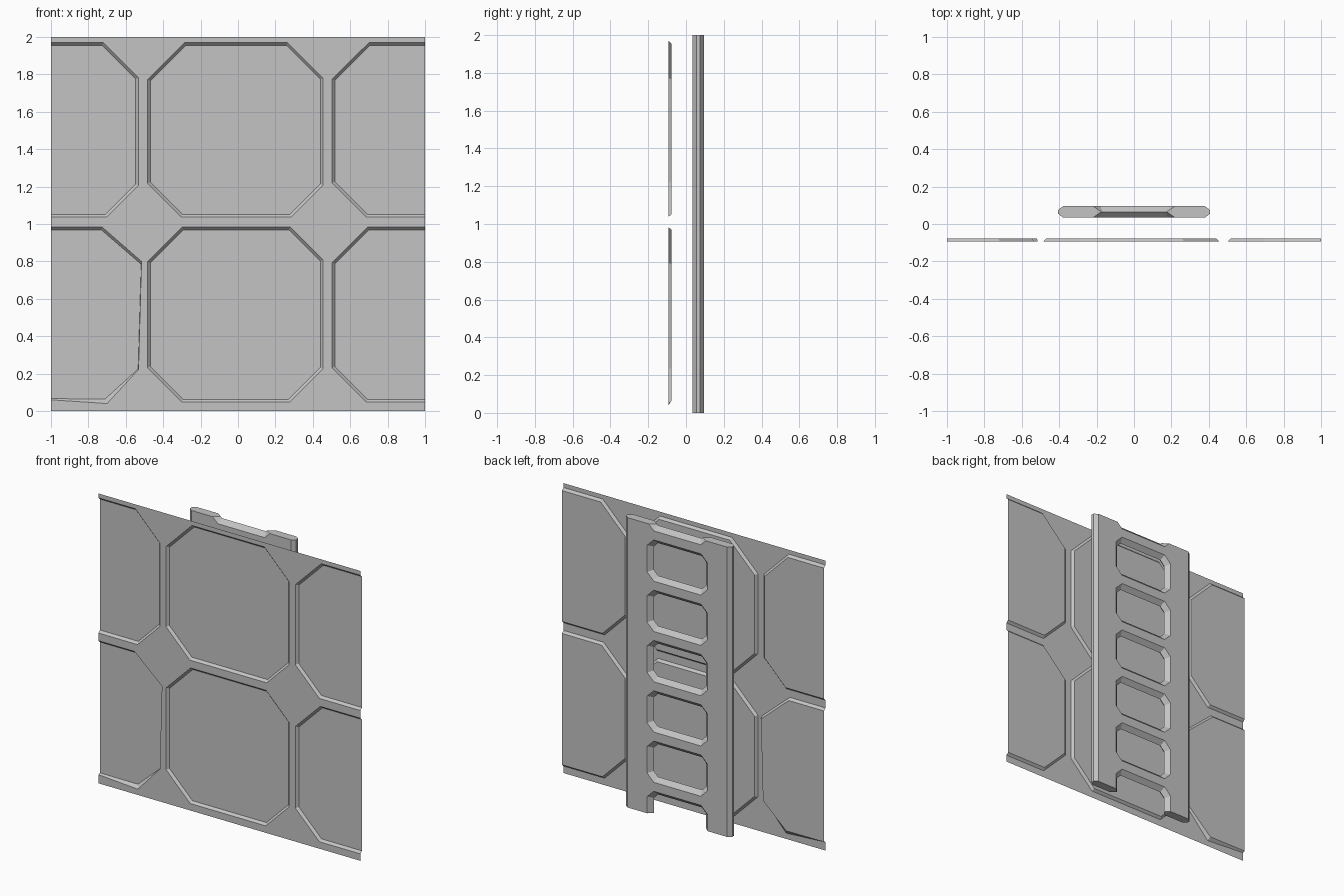
import bpy, bmesh
from mathutils import Vector

if "Cube" in bpy.data.objects:
    bpy.data.objects.remove(bpy.data.objects["Cube"])

grey = bpy.data.materials.new("plain grey")
grey.diffuse_color = (0.55, 0.55, 0.55, 1)
grey.use_nodes = True
grey.node_tree.nodes["Principled BSDF"].inputs["Base Color"].default_value = grey.diffuse_color

FRONT, BACK = -0.093, -0.077      # wall face and recessed pane depth
INSET = 0.015


def add_object(name, bm):
    mesh = bpy.data.meshes.new(name)
    bm.to_mesh(mesh)
    bm.free()
    ob = bpy.data.objects.new(name, mesh)
    ob.data.materials.append(grey)
    bpy.context.collection.objects.link(ob)
    return ob


def octagon(x0, x1, z0, z1, cuts):
    """Chamfered rectangle, clockwise from top left; cuts = tl, tr, br, bl."""
    a, b, c, d = cuts
    return [(x0 + a, z1), (x1 - b, z1), (x1, z1 - b), (x1, z0 + c),
            (x1 - c, z0), (x0 + d, z0), (x0, z0 + d), (x0, z1 - a)]


def recess(x0, x1, z0, z1, cuts):
    """Outer outline on the wall face and inner outline on the pane."""
    d = INSET
    return (octagon(x0, x1, z0, z1, cuts),
            octagon(x0 + d, x1 - d, z0 + d, z1 - d, [c - 0.586 * d for c in cuts]))


def open_left(pair):
    """Cut an outline off at the left wall edge: path from top to bottom."""
    return [[(-1, p[1][1])] + p[1:5] + [(-1, p[4][1])] for p in pair]


def open_right(pair):
    """Cut an outline off at the right wall edge: path from bottom to top."""
    return [[(1, p[5][1])] + p[5:8] + [p[0], (1, p[0][1])] for p in pair]


# ---- wall: pane outlines
rows = [(1.037, 1.97), (0.048, 0.984)]
cuts = [(0.198, 0.19, 0.17, 0.181), (0.187, 0.176, 0.178, 0.184)]
centre = [recess(-0.484, 0.455, *r, c) for r, c in zip(rows, cuts)]
right = [open_right(recess(0.503, 1.6, *r, (c, 0.2, 0.2, 0.183)))
         for r, c in zip(rows, (0.197, 0.19))]
left = [open_left(recess(-1.6, -0.532, *rows[0], (0.2, 0.187, 0.169, 0.2))),
        # slightly distorted lower left pane
        [[(-1, 0.984), (-0.727, 0.984), (-0.516, 0.80), (-0.532, 0.222),
          (-0.70, 0.04), (-1, 0.06)],
         [(-1, 0.969), (-0.731, 0.969), (-0.518, 0.785), (-0.534, 0.225),
          (-0.71, 0.065), (-1, 0.066)]]]

# ---- wall: sheet with recessed panes and sloping rims
bm = bmesh.new()


def verts_at(path, y):
    return [bm.verts.new((x, y, z)) for x, z in path]


def loop_edges(path):
    vs = verts_at(path, FRONT)
    return [bm.edges.new((vs[i - 1], vs[i])) for i in range(len(vs))]


border = ([(-1, 2)] + left[0][0] + left[1][0] + [(-1, 0), (1, 0)]
          + right[1][0] + right[0][0] + [(1, 2)])
edges = loop_edges(border)
for outer, _ in centre:
    edges += loop_edges(outer)
bmesh.ops.triangle_fill(bm, edges=edges, use_beauty=True, use_dissolve=False,
                        normal=(0, -1, 0))

for panes, closed in ((centre, True), (left, False), (right, False)):
    for outer, inner in panes:
        o, i = verts_at(outer, FRONT), verts_at(inner, BACK)
        bm.faces.new(i)
        for k in range(0 if closed else 1, len(o)):
            bm.faces.new((o[k - 1], o[k], i[k], i[k - 1]))
bmesh.ops.remove_doubles(bm, verts=bm.verts[:], dist=0.0001)
bm.normal_update()
for f in bm.faces:
    if f.normal.y > 0:
        f.normal_flip()
add_object("wall_panel", bm)


# ---- ladder frame: chamfered bar behind the wall
def loft(bm, rings):
    """Closed solid through rings of points."""
    rings = [[bm.verts.new(p) for p in r] for r in rings]
    for a, b in zip(rings, rings[1:]):
        for k in range(len(a)):
            bm.faces.new((a[k - 1], a[k], b[k], b[k - 1]))
    bm.faces.new(rings[0])
    bm.faces.new(rings[-1])


Y0, Y1 = 0.035, 0.095
YM = (Y0 + Y1) / 2
half = [(0.38, Y0), (0.406, 0.055), (0.406, 0.075), (0.38, Y1)]
section = half + [(-x, y) for x, y in reversed(half)]
bm = bmesh.new()
loft(bm, [[(x, y, z) for x, y in section] for z in (0, 2)])
bmesh.ops.recalc_face_normals(bm, faces=bm.faces[:])
ladder = add_object("ladder_frame", bm)

# ---- openings: narrowest at mid depth, cut at an even pitch
bm = bmesh.new()
for k in range(-1, 6):
    z0, z1 = 1.615 - 0.347 * k, 1.90 - 0.347 * k
    rings = []
    for y, d in ((Y0 - 0.005, -0.005), (YM, 0.03), (Y1 + 0.005, -0.005)):
        o = octagon(-0.23 + d, 0.23 - d, z0 + d, z1 - d, [0.05 - 0.586 * d] * 4)
        rings.append([(x, y, z) for x, z in o])
    loft(bm, rings)
bmesh.ops.recalc_face_normals(bm, faces=bm.faces[:])
cutter = add_object("opening_cutter", bm)
cutter.hide_render = True

mod = ladder.modifiers.new("openings", 'BOOLEAN')
mod.operation = 'DIFFERENCE'
mod.solver = 'EXACT'
mod.object = cutter
bpy.context.view_layer.objects.active = ladder
bpy.ops.object.modifier_apply(modifier=mod.name)
bpy.data.objects.remove(cutter)
